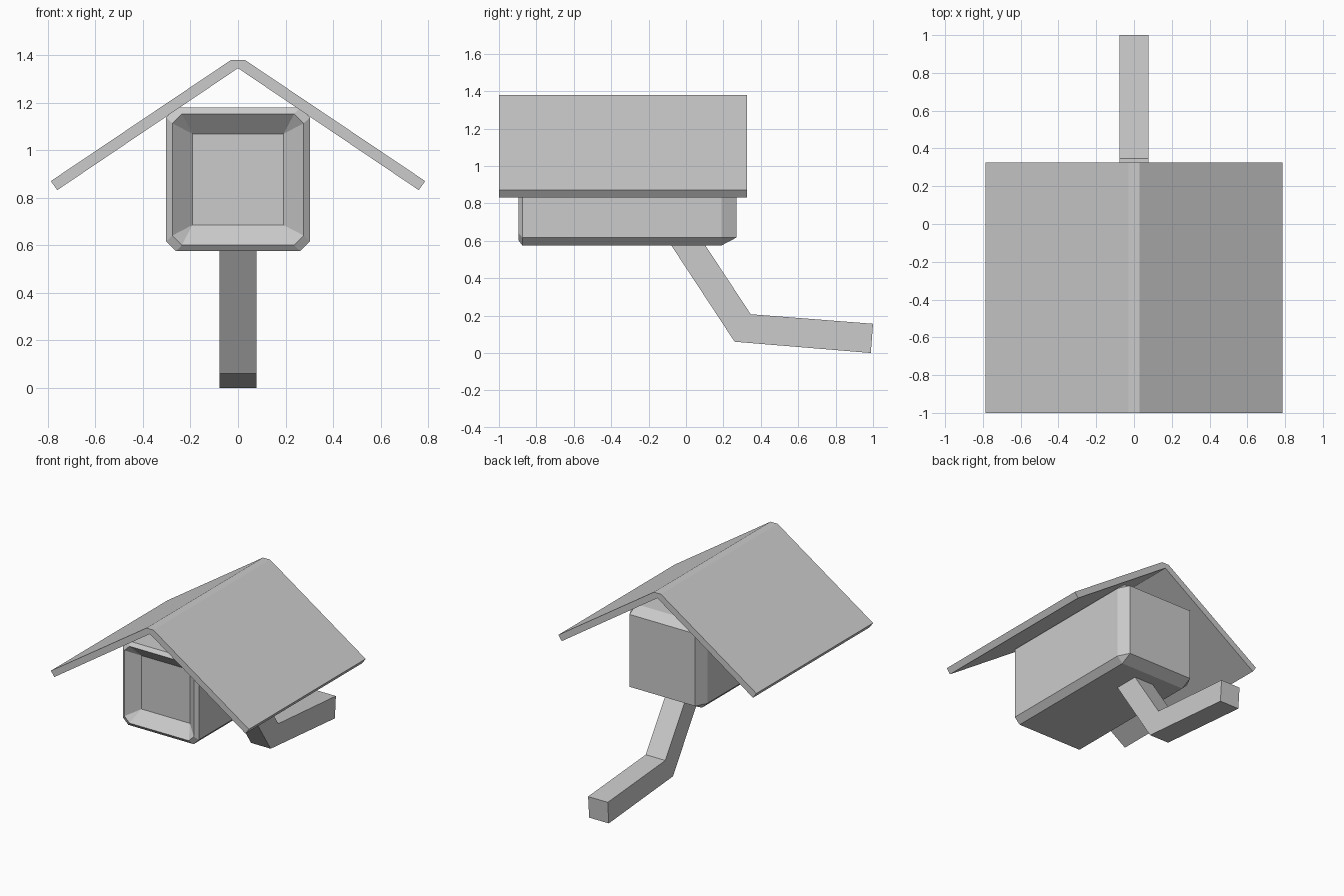
import bpy, bmesh

if "Cube" in bpy.data.objects:
    bpy.data.objects.remove(bpy.data.objects["Cube"])


def finish(name, bm):
    bmesh.ops.remove_doubles(bm, verts=bm.verts, dist=1e-4)
    bmesh.ops.recalc_face_normals(bm, faces=bm.faces)
    mesh = bpy.data.meshes.new(name)
    bm.to_mesh(mesh)
    bm.free()
    obj = bpy.data.objects.new(name, mesh)
    bpy.context.collection.objects.link(obj)
    return obj


def loft(name, rings, quads=False):
    """Skin a list of matching closed loops and cap both ends."""
    bm = bmesh.new()
    loops = [[bm.verts.new(p) for p in ring] for ring in rings]
    n = len(loops[0])
    for a, b in zip(loops, loops[1:]):
        for i in range(n):
            j = (i + 1) % n
            bm.faces.new((a[i], a[j], b[j], b[i]))
    for cap in (loops[0], loops[-1]):
        # split concave strip profiles into quads between opposite sides
        if quads:
            for i in range(n // 2 - 1):
                bm.faces.new((cap[i], cap[i + 1], cap[n - 2 - i], cap[n - 1 - i]))
        else:
            bm.faces.new(cap)
    return finish(name, bm)


def octagon(half, cut, y, zc=0.877):
    """Square loop with cut corners, facing along y."""
    k = half - cut
    pts = [(half, -k), (half, k), (k, half), (-k, half),
           (-half, k), (-half, -k), (-k, -half), (k, -half)]
    return [(x, y, zc + z) for x, z in pts]


# Housing: tapered back, long box, bevelled front rim, recessed panel
loft("housing", [
    octagon(0.26, 0.0, 0.27),
    octagon(0.302, 0.042, 0.19),
    octagon(0.302, 0.042, -0.875),
    octagon(0.276, 0.04, -0.895),
    octagon(0.192, 0.0, -0.82),
])

# Gable roof: thin folded sheet with a flattened ridge
outer = [(-0.787, 0.87), (-0.028, 1.38), (0.028, 1.38), (0.787, 0.87)]
inner = [(0.76, 0.832), (0.001, 1.344), (-0.001, 1.344), (-0.76, 0.832)]
loft("roof", [[(x, y, z) for x, z in outer + inner] for y in (-1.0, 0.325)], quads=True)

# Bent support arm
arm = [(-0.095, 0.6), (0.26, 0.06), (0.988, 0.0),
       (1.0, 0.156), (0.346, 0.207), (0.087, 0.6)]
loft("support_arm", [[(x, y, z) for y, z in arm] for x in (-0.078, 0.078)], quads=True)
